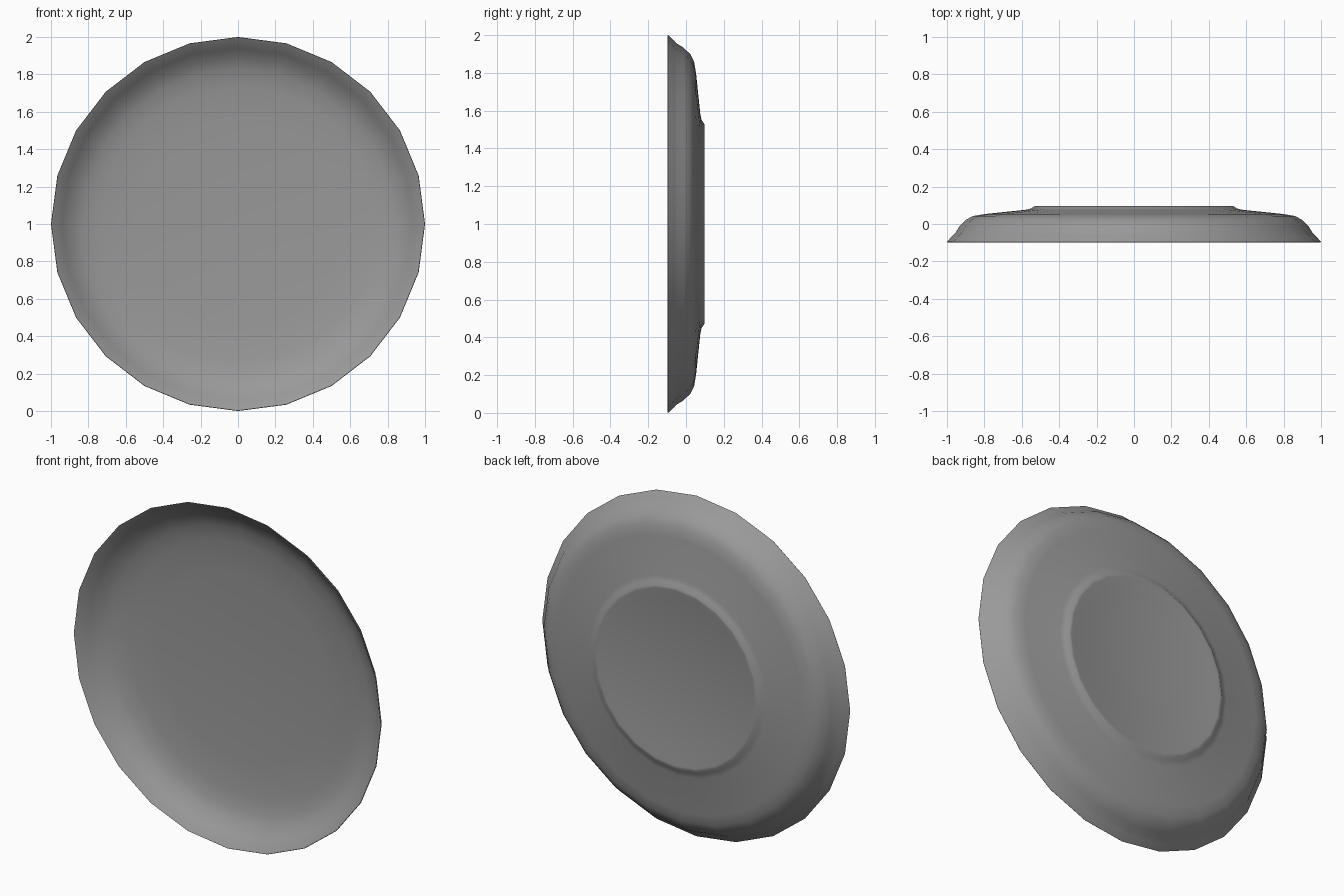
import bpy, bmesh, math

if "Cube" in bpy.data.objects:
    bpy.data.objects.remove(bpy.data.objects["Cube"])

SIDES = 24
# (radius, depth) from the back centre, over the rim, to the front centre
PROFILE = [(0, 0.088), (0.48, 0.090), (0.515, 0.097), (0.53, 0.097), (0.55, 0.083),
           (0.58, 0.076), (0.80, 0.053), (0.86, 0.043), (0.90, 0.022), (0.935, -0.015),
           (0.955, -0.048), (0.97, -0.062), (1.0, -0.095), (0.998, -0.098),
           (0.99, -0.094), (0.94, -0.044), (0.89, -0.003), (0.83, 0.024),
           (0.74, 0.041), (0.55, 0.055), (0, 0.064)]

# Plate body: profile spun around the y axis
bm = bmesh.new()
rings = []
for r, y in PROFILE:
    if r == 0:
        rings.append([bm.verts.new((0, y, 1))] * SIDES)
    else:
        rings.append([bm.verts.new((r * math.sin(2 * math.pi * i / SIDES), y,
                                    1 + r * math.cos(2 * math.pi * i / SIDES)))
                      for i in range(SIDES)])
for a, b in zip(rings, rings[1:]):
    for i in range(SIDES):
        j = (i + 1) % SIDES
        bm.faces.new(list(dict.fromkeys((a[i], a[j], b[j], b[i]))))
bmesh.ops.recalc_face_normals(bm, faces=bm.faces[:])

mesh = bpy.data.meshes.new("plate")
bm.to_mesh(mesh)
bm.free()
plate = bpy.data.objects.new("plate", mesh)
bpy.context.collection.objects.link(plate)

# Dark grey glaze
glaze = bpy.data.materials.new("dark_grey")
glaze.diffuse_color = (0.32, 0.32, 0.32, 1)
glaze.use_nodes = True
glaze.node_tree.nodes["Principled BSDF"].inputs["Base Color"].default_value = glaze.diffuse_color
mesh.materials.append(glaze)

# Smooth surfaces, sharp rim
bpy.context.view_layer.objects.active = plate
plate.select_set(True)
bpy.ops.object.shade_smooth_by_angle(angle=math.radians(60))
